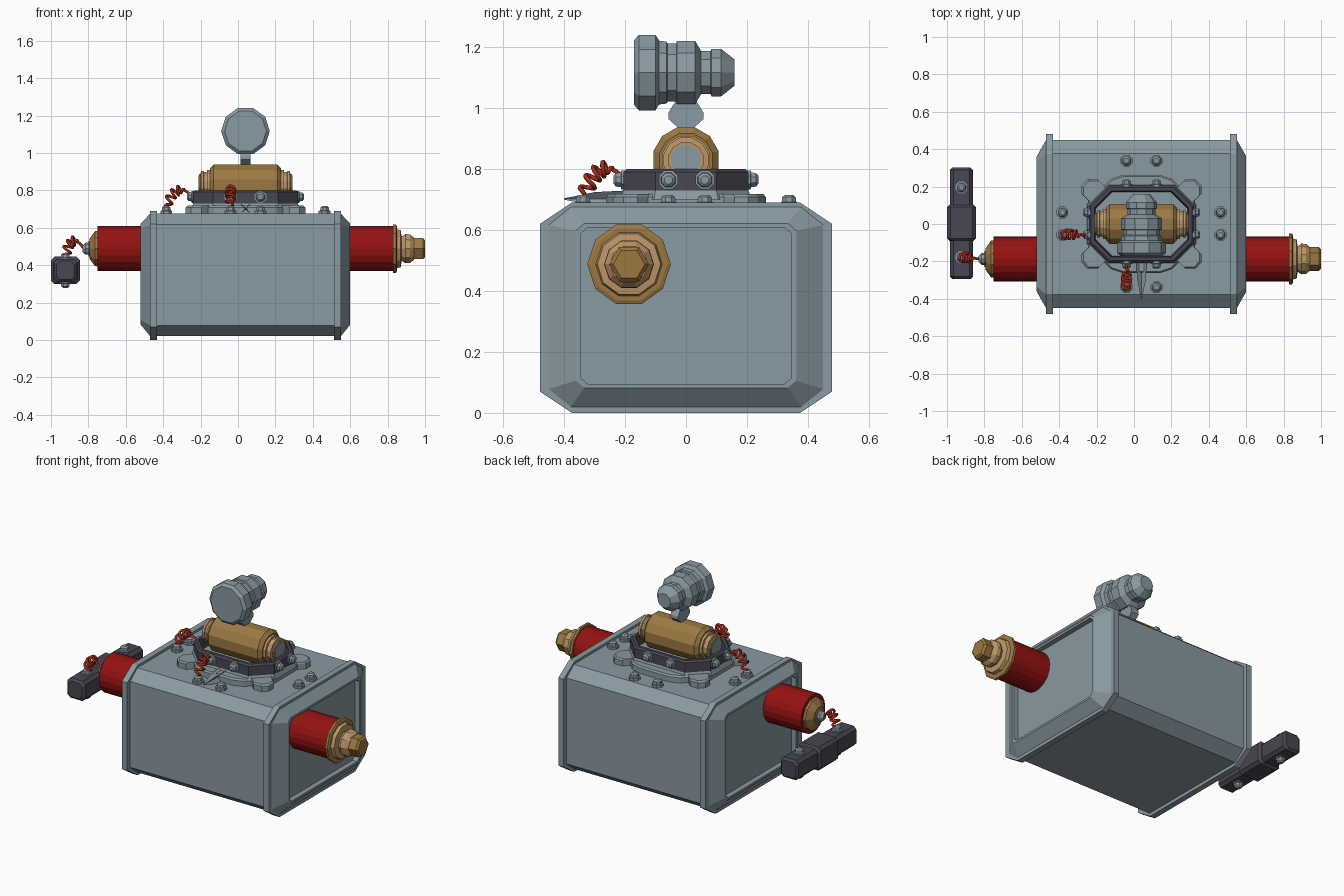
import bpy, bmesh, math
from mathutils import Vector

if "Cube" in bpy.data.objects:
    bpy.data.objects.remove(bpy.data.objects["Cube"])


def material(name, rgb):
    m = bpy.data.materials.new(name)
    m.diffuse_color = (*rgb, 1)
    m.use_nodes = True
    m.node_tree.nodes["Principled BSDF"].inputs["Base Color"].default_value = m.diffuse_color
    return m


GREY = material("blue_grey_metal", (0.25, 0.32, 0.36))
DARK = material("dark_violet_metal", (0.065, 0.062, 0.085))
RED = material("deep_red", (0.30, 0.006, 0.006))
WIRE = material("wire_red", (0.40, 0.025, 0.01))
OCHRE = material("ochre_brass", (0.33, 0.19, 0.055))
TAN = material("light_brass", (0.50, 0.31, 0.14))


def loft(name, loops, mat, caps=True, closed=False):
    """Skin a list of equal-length point loops."""
    bm = bmesh.new()
    rings = [[bm.verts.new(p) for p in loop] for loop in loops]
    pairs = list(zip(rings, rings[1:]))
    if closed:
        pairs.append((rings[-1], rings[0]))
    n = len(rings[0])
    for a, b in pairs:
        for i in range(n):
            j = (i + 1) % n
            bm.faces.new((a[i], a[j], b[j], b[i]))
    if caps and not closed:
        bm.faces.new(rings[0])
        bm.faces.new(rings[-1])
    bmesh.ops.recalc_face_normals(bm, faces=bm.faces)
    me = bpy.data.meshes.new(name)
    bm.to_mesh(me)
    bm.free()
    me.materials.append(mat)
    ob = bpy.data.objects.new(name, me)
    bpy.context.collection.objects.link(ob)
    return ob


def place(axis, t, u, v):
    """Put a 2D section point (u, v) at distance t along an axis."""
    return {'x': (t, u, v), 'y': (u, t, v), 'z': (u, v, t)}[axis]


def lathe(name, profile, axis, at, n, mat, phase=0.0):
    """Turned part: profile of (distance, radius) along an axis through 'at'."""
    at = Vector(at)
    loops = []
    for t, r in profile:
        ang = [phase + 2 * math.pi * i / n for i in range(n)]
        loops.append([at + Vector(place(axis, t, r * math.cos(a), r * math.sin(a))) for a in ang])
    return loft(name, loops, mat)


def octagon(u0, u1, v0, v1, cu, cv):
    return [(u0, v0 + cv), (u0 + cu, v0), (u1 - cu, v0), (u1, v0 + cv),
            (u1, v1 - cv), (u1 - cu, v1), (u0 + cu, v1), (u0, v1 - cv)]


def oct_loft(name, axis, stations, mat, closed=False):
    loops = [[place(axis, t, u, v) for u, v in octagon(*s)] for t, s in stations]
    return loft(name, loops, mat, closed=closed)


def bolt(name, at, axis, sign=1):
    prof = [(-0.01, 0.034), (0.012, 0.034), (0.014, 0.026), (0.03, 0.024), (0.038, 0.014)]
    lathe(name, [(t * sign, r) for t, r in prof], axis, at, 8, GREY, math.pi / 8)


CX = 0.04  # centre line of the housing

# housing: flanged octagonal case with recessed ends
body = (-0.45, 0.45, 0.02, 0.675, 0.072, 0.058)
flange = (-0.48, 0.48, 0.0, 0.69, 0.105, 0.07)
rim = (-0.362, 0.362, 0.082, 0.622, 0.028, 0.024)
lip = (-0.347, 0.347, 0.095, 0.608, 0.024, 0.02)
half = [(0.528, lip), (0.56, lip), (0.56, rim), (0.51, body),
        (0.51, flange), (0.473, flange), (0.473, body)]
stations = [(CX - d, s) for d, s in half] + [(CX + d, s) for d, s in reversed(half)]
oct_loft("housing", 'x', stations, GREY)

# lobed base plate on the lid
q = [(0.1, 0.262), (0.165, 0.24), (0.20, 0.205), (0.235, 0.238), (0.29, 0.238),
     (0.32, 0.205), (0.32, 0.16), (0.285, 0.125)]
outline = (q + [(x, -y) for x, y in reversed(q)] + [(-x, -y) for x, y in q]
           + [(-x, y) for x, y in reversed(q)])
loft("base_plate", [[(CX + x * k, y * k, z) for x, y in outline]
                    for z, k in ((0.67, 1), (0.708, 1), (0.718, 0.97))], GREY)


def tray_oct(d):
    return (CX - 0.28 + d, CX + 0.28 - d, -0.205 + d, 0.205 - d, 0.105 - d * 0.5, 0.105 - d * 0.5)


# octagonal tray frame
oct_loft("tray_step", 'z', [(0.70, tray_oct(-0.012)), (0.73, tray_oct(0.0))], GREY)
oct_loft("tray_frame", 'z', [(0.725, tray_oct(0)), (0.79, tray_oct(0)), (0.80, tray_oct(0.01)),
                             (0.80, tray_oct(0.028)), (0.725, tray_oct(0.035))], DARK, closed=True)

# bolts on tray and lid
for s in (-1, 1):
    for x in (CX - 0.08, CX + 0.08):
        bolt("tray_bolt", (x, s * 0.2, 0.765), 'y', s)
        bolt("lid_bolt", (x, s * 0.338, 0.678), 'z')
    for y in (-0.058, 0.062):
        bolt("tray_bolt", (CX + s * 0.275, y, 0.765), 'x', s)
        bolt("lid_bolt", (CX + s * 0.423, y, 0.678), 'z')

# horizontal brass drum with stepped ends
drum_at = (CX, 0, 0.83)
ph = math.pi / 12
lathe("drum", [(-0.19, 0.09), (-0.17, 0.111), (0.17, 0.111), (0.19, 0.09)],
      'x', drum_at, 12, OCHRE, ph)
for s in (-1, 1):
    steps = [(0.18, 0.082), (0.205, 0.082), (0.207, 0.07), (0.222, 0.07),
             (0.224, 0.076), (0.238, 0.076), (0.24, 0.06), (0.248, 0.06)]
    lathe("drum_end", [(t * s, r) for t, r in steps], 'x', drum_at, 12, TAN, ph)
    lathe("drum_end_disc", [(0.24 * s, 0.05), (0.252 * s, 0.05)], 'x', drum_at, 12, GREY, ph)

# neck plate between drum and lamp head
neck = [(0.03, 0.90), (0.025, 0.935), (0.058, 0.965), (0.058, 0.985), (0.03, 1.03)]
neck = neck + [(-y, z) for y, z in reversed(neck)]
loft("neck", [[(CX + d, y, z) for y, z in neck] for d in (-0.026, 0.026)], GREY)

# lamp-shaped head
head = [(-0.17, 0.112), (-0.155, 0.13), (-0.10, 0.13), (-0.088, 0.11), (-0.064, 0.107),
        (-0.06, 0.10), (-0.032, 0.10), (-0.03, 0.109), (0.03, 0.109), (0.05, 0.074),
        (0.08, 0.074), (0.084, 0.082), (0.115, 0.082), (0.16, 0.045)]
lathe("head", head, 'y', (CX, 0, 1.117), 10, GREY)

# red barrel running through the housing
axis_at = (0, -0.187, 0.488)
lathe("barrel", [(-0.75, 0.12), (0.84, 0.12)], 'x', axis_at, 20, RED)

# right end fitting
lathe("right_collar", [(0.83, 0.137), (0.845, 0.137), (0.85, 0.125)], 'x', axis_at, 10, OCHRE)
lathe("right_neck", [(0.84, 0.112), (0.87, 0.104), (0.875, 0.068), (0.895, 0.082),
                     (0.92, 0.08), (0.942, 0.062)], 'x', axis_at, 10, TAN)
lathe("right_nut", [(0.93, 0.065), (0.988, 0.065), (1.0, 0.052)], 'x', axis_at, 6, OCHRE)

# left end fitting
lathe("left_cap", [(-0.745, 0.1), (-0.765, 0.098), (-0.795, 0.055)], 'x', axis_at, 10, OCHRE)
lathe("left_cap_ring", [(-0.79, 0.045), (-0.8, 0.042)], 'x', axis_at, 10, TAN)
lathe("left_terminal", [(-0.795, 0.032), (-0.815, 0.032), (-0.832, 0.015)], 'x', axis_at, 8, GREY)

# dark side bar with thicker middle
BX, BZ = -0.923, 0.372


def bar_sec(hx, hz, c=0.018):
    return (BX - hx, BX + hx, BZ - hz, BZ + hz, c, c)


for name, y0, y1, hx, hz in (("side_bar", -0.295, 0.302, 0.061, 0.062),
                             ("side_bar_middle", -0.09, 0.103, 0.077, 0.073)):
    oct_loft(name, 'y', [(y0, bar_sec(hx - 0.013, hz - 0.013)), (y0 + 0.013, bar_sec(hx, hz)),
                         (y1 - 0.013, bar_sec(hx, hz)), (y1, bar_sec(hx - 0.013, hz - 0.013))], DARK)
for y in (-0.178, 0.195):
    for s in (-1, 1):
        bolt("bar_bolt", (BX, y, BZ + s * 0.055), 'z', s)

# crossed thin fins at the front of the base plate
loops = []
for y, r in ((-0.40, 0.003), (-0.30, 0.032), (-0.19, 0.04)):
    loop = []
    for i in range(8):
        a = math.pi / 4 * i + math.pi / 4
        k = r if i % 2 == 0 else r * 0.15
        loop.append((CX + k * math.cos(a), y, 0.702 + k * math.sin(a)))
    loops.append(loop)
loft("front_fins", loops, GREY)


def coil(name, p0, ctrl, p1, radius=0.024, turns=4.5):
    """Red wire: an arching path, coiled for most of its length."""
    p0, ctrl, p1 = Vector(p0), Vector(ctrl), Vector(p1)
    pts, steps = [], 72
    for i in range(steps + 1):
        t = i / steps
        c = p0 * (1 - t) ** 2 + ctrl * 2 * t * (1 - t) + p1 * t * t
        d = ((ctrl - p0) * (1 - t) + (p1 - ctrl) * t).normalized()
        side = d.cross(Vector((0.3, 0.3, 1))).normalized()
        up = side.cross(d)
        r = radius * max(0.0, min(1.0, t / 0.08, (0.75 - t) / 0.2))
        a = 2 * math.pi * turns * t / 0.75
        pts.append(c + side * (r * math.cos(a)) + up * (r * math.sin(a)))
    cu = bpy.data.curves.new(name, 'CURVE')
    cu.dimensions = '3D'
    cu.bevel_depth = 0.0075
    cu.bevel_resolution = 1
    sp = cu.splines.new('POLY')
    sp.points.add(len(pts) - 1)
    for sp_pt, p in zip(sp.points, pts):
        sp_pt.co = (*p, 1)
    cu.materials.append(WIRE)
    ob = bpy.data.objects.new(name, cu)
    bpy.context.collection.objects.link(ob)
    bpy.ops.object.select_all(action='DESELECT')
    ob.select_set(True)
    bpy.context.view_layer.objects.active = ob
    bpy.ops.object.convert(target='MESH')


# coiled wires
coil("left_wire", (-0.385, -0.055, 0.71), (-0.33, -0.055, 0.86), (-0.24, -0.06, 0.765))
coil("front_wire", (-0.04, -0.338, 0.71), (-0.04, -0.28, 0.86), (-0.04, -0.20, 0.765))
coil("bar_wire", (BX, -0.178, 0.45), (-0.89, -0.178, 0.585), (-0.825, -0.187, 0.49))
